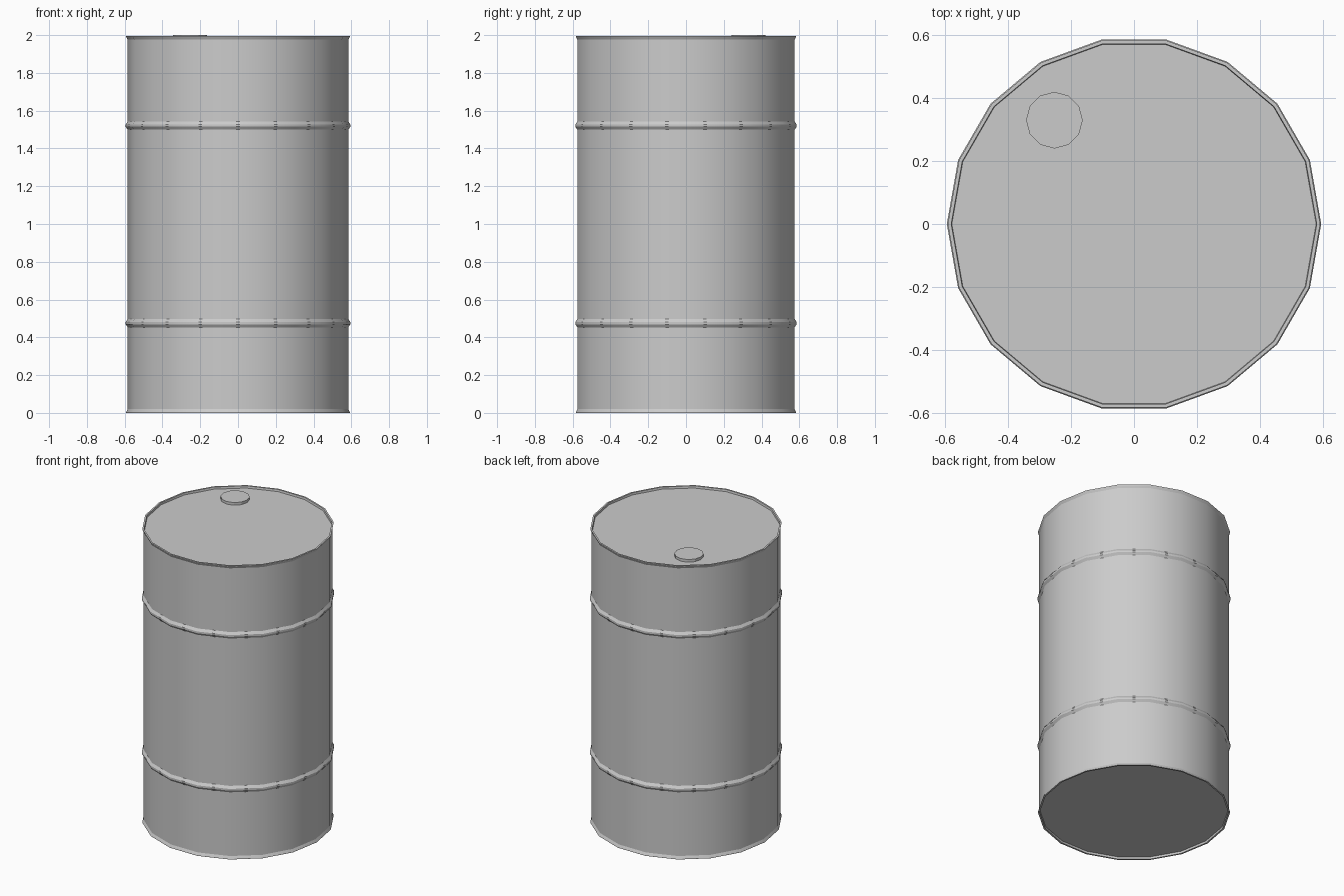
import bpy, bmesh, math

if "Cube" in bpy.data.objects:
    bpy.data.objects.remove(bpy.data.objects["Cube"])


def revolve(name, profile, sides, centre=(0, 0)):
    """Spin a (radius, z) profile around z, closing both ends with flat caps."""
    bm = bmesh.new()
    rings = []
    for r, z in profile:
        rings.append([bm.verts.new((centre[0] + r * math.cos(2 * math.pi * i / sides),
                                    centre[1] + r * math.sin(2 * math.pi * i / sides), z))
                      for i in range(sides)])
    for a, b in zip(rings, rings[1:]):
        for i in range(sides):
            j = (i + 1) % sides
            bm.faces.new((a[i], a[j], b[j], b[i]))
    bm.faces.new(rings[0][::-1])
    bm.faces.new(rings[-1])
    bmesh.ops.recalc_face_normals(bm, faces=bm.faces)
    mesh = bpy.data.meshes.new(name)
    bm.to_mesh(mesh)
    bm.free()
    obj = bpy.data.objects.new(name, mesh)
    bpy.context.collection.objects.link(obj)
    bpy.ops.object.select_all(action='DESELECT')
    obj.select_set(True)
    bpy.context.view_layer.objects.active = obj
    bpy.ops.object.shade_smooth_by_angle(angle=math.radians(25))
    return obj


# Barrel: recessed end, flared rim and hoop ridge, mirrored about mid height
TOP, BODY, RIM, HOOP = 1.996, 0.584, 0.592, 0.595
lower = [(0.579, 0.014), (0.581, 0.0), (RIM, 0.0), (RIM, 0.004), (BODY, 0.02),
         (BODY, 0.453), (HOOP, 0.469), (HOOP, 0.481), (BODY, 0.497)]
upper = [(r, TOP - z) for r, z in reversed(lower)]
revolve("barrel", lower + upper, 18)

# Filler cap on the lid
revolve("filler_cap", [(0.09, 1.97), (0.09, 2.0)], 12, (-0.253, 0.33))
